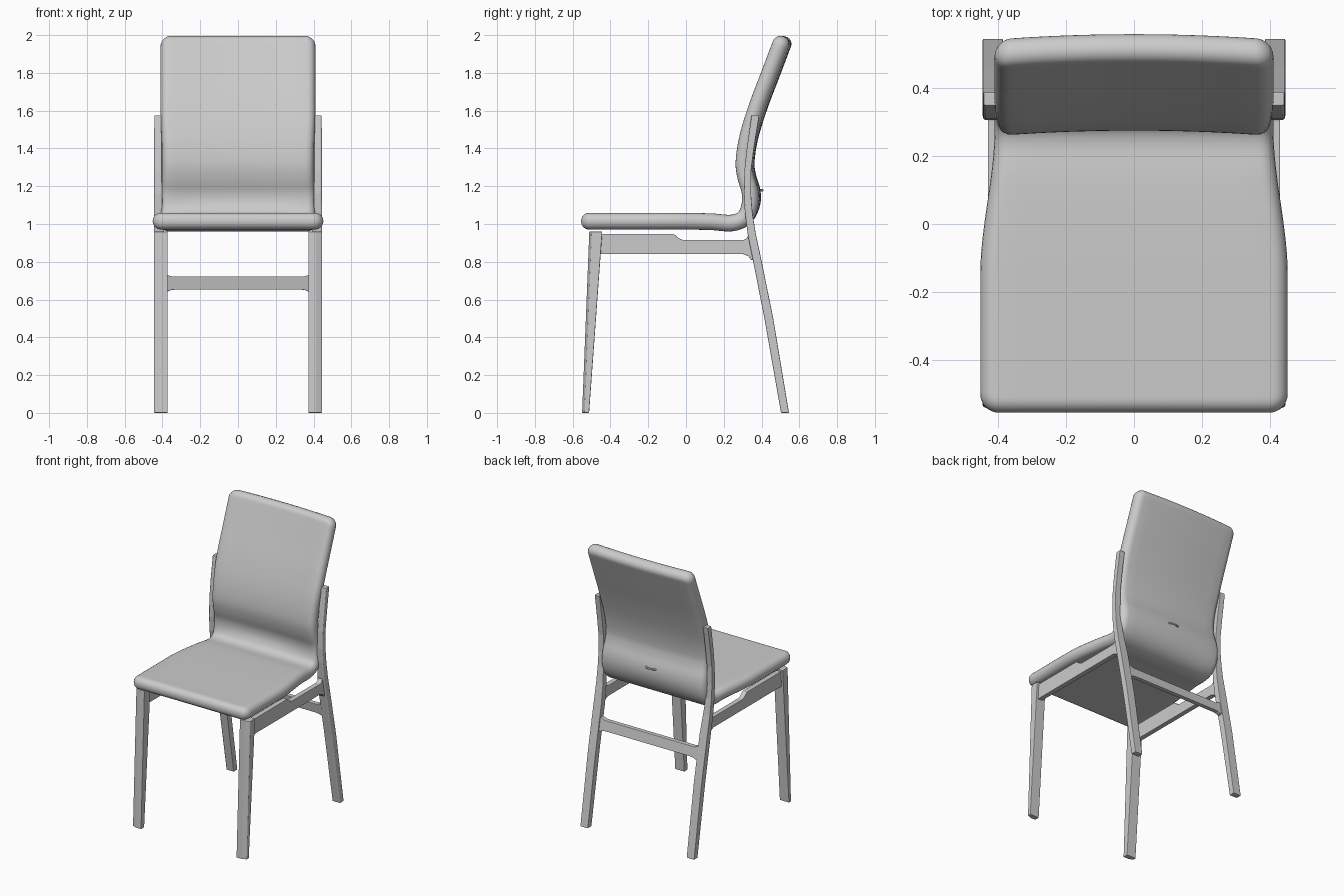
import bpy, bmesh, math
from mathutils import Vector

if "Cube" in bpy.data.objects:
    bpy.data.objects.remove(bpy.data.objects["Cube"])


def finish(name, bm, bevel=0.0, mirror=False, smooth=False):
    bmesh.ops.recalc_face_normals(bm, faces=bm.faces)
    me = bpy.data.meshes.new(name)
    bm.to_mesh(me)
    bm.free()
    ob = bpy.data.objects.new(name, me)
    bpy.context.collection.objects.link(ob)
    if bevel:
        b = ob.modifiers.new("bevel", 'BEVEL')
        b.width, b.segments, b.limit_method = bevel, 2, 'ANGLE'
    if mirror:
        ob.modifiers.new("mirror", 'MIRROR')
    if smooth:
        me.shade_smooth()
    return ob


def loft(bm, rings):
    """Skin a list of equal-length closed rings and cap both ends."""
    vr = [[bm.verts.new(p) for p in r] for r in rings]
    n = len(vr[0])
    for a, b in zip(vr, vr[1:]):
        for i in range(n):
            bm.faces.new((a[i], a[(i + 1) % n], b[(i + 1) % n], b[i]))
    bm.faces.new(vr[0])
    bm.faces.new(vr[-1])


def smoothstep(a, b, v):
    t = min(max((v - a) / (b - a), 0), 1)
    return t * t * (3 - 2 * t)


def spline(pts, steps=12):
    """Catmull-Rom through 2D points."""
    p = [Vector(q) for q in pts]
    p = [2 * p[0] - p[1]] + p + [2 * p[-1] - p[-2]]
    out = []
    for a, b, c, d in zip(p, p[1:], p[2:], p[3:]):
        for k in range(steps):
            t = k / steps
            out.append(0.5 * (2 * b + (c - a) * t + (2 * a - 5 * b + 4 * c - d) * t * t
                              + (3 * b - a - 3 * c + d) * t ** 3))
    return out + [p[-2]]


# Upholstered shell: one padded slab swept from seat front to back top (y, z)
path = spline([(-.555, 1.015), (-.3, 1.015), (-.05, 1.015), (.13, 1.012), (.24, 1.005),
               (.305, 1.03), (.334, 1.09), (.335, 1.17), (.312, 1.25), (.303, 1.33),
               (.323, 1.46), (.372, 1.62), (.44, 1.80), (.513, 1.992)])
dist = [0.0]
for a, b in zip(path, path[1:]):
    dist.append(dist[-1] + (b - a).length)
total = dist[-1]


def at(s):
    s = min(max(s, 0), total)
    i = next(k for k in range(1, len(dist)) if dist[k] >= s - 1e-9)
    return path[i - 1].lerp(path[i], (s - dist[i - 1]) / (dist[i] - dist[i - 1]))


def inset(d, r):
    return r - math.sqrt(max(r * r - max(r - d, 0) ** 2, 0))


def section(s):
    p, d = at(s), min(s, total - s)
    t = (at(s + .012) - at(s - .012)).normalized()
    nrm = Vector((-t.y, t.x))
    h = .044
    hh = h - inset(d, h * .93)
    w = .452 - .042 * smoothstep(-.15, .28, p.x)
    w -= .008 * smoothstep(1.1, 1.3, p.y) * (1 - smoothstep(1.35, 1.6, p.y))
    w -= inset(d, .055)
    flat = w - hh
    prof = [(flat * (1 - k / 6), hh) for k in range(12)]
    prof += [(-flat - hh * math.sin(a), hh * math.cos(a))
             for a in (math.pi * k / 10 for k in range(11))]
    prof += [(-flat * (1 - k / 6), -hh) for k in range(1, 12)]
    prof += [(flat + hh * math.sin(a), -hh * math.cos(a))
             for a in (math.pi * k / 10 for k in range(10))]
    bow = .016 * smoothstep(1.0, 1.15, p.y)
    return [(x, p.x + nrm.x * n + bow * (1 - (x / .41) ** 2), p.y + nrm.y * n)
            for x, n in prof]


ends = [.055 * (1 - math.cos(math.pi / 2 * k / 8)) for k in range(8)]
mid = [.055 + (total - .11) * k / 90 for k in range(91)]
bm = bmesh.new()
loft(bm, [section(s) for s in ends + mid + [total - e for e in reversed(ends)]])
shell = finish("seat_and_back_cushion", bm, smooth=True)


# Legs: stations of (z, y front, y rear, x inner, x outer)
def leg(name, stations, chamfer):
    bm = bmesh.new()
    loft(bm, [[(xi, yf, z), (xo - chamfer, yf, z), (xo, yf + chamfer * .4, z),
               (xo, yr, z), (xi, yr, z)] for z, yf, yr, xi, xo in stations])
    return finish(name, bm, bevel=.004, mirror=True)


leg("front_leg", [(0, -.55, -.513, .372, .445), (.96, -.512, -.443, .372, .445)], .032)
leg("rear_leg", [(0, .503, .545, .385, .445), (.5, .415, .462, .383, .445),
                 (.82, .352, .397, .383, .445), (.95, .326, .369, .39, .445),
                 (1.06, .312, .352, .398, .445), (1.16, .306, .344, .402, .444),
                 (1.28, .309, .345, .403, .444), (1.4, .322, .360, .403, .444),
                 (1.575, .347, .388, .403, .443)], .008)


# Rails: flat outlines given thickness along one axis
def plank(name, front, back, mirror):
    bm = bmesh.new()
    loft(bm, [front, back])
    return finish(name, bm, bevel=.003, mirror=mirror)


side = [(-.47, .84), (.305, .84), (.33, .83), (.345, .81), (.375, .81), (.35, .95),
        (.333, .95), (.322, .925), (.305, .915), (-.015, .915), (-.04, .925),
        (-.065, .948), (-.47, .948)]
plank("side_rail", [(.395, y, z) for y, z in side], [(.43, y, z) for y, z in side], True)

half = [(.40, .64), (.372, .642), (.355, .65), (.33, .653),
        (.33, .722), (.355, .723), (.372, .731), (.40, .735)]
cross = half[:4] + [(-x, z) for x, z in reversed(half[:4])]
cross += [(-x, z) for x, z in reversed(half[4:])] + half[4:]
lean = lambda z: .400 - .19 * (z - .69)
plank("rear_cross_rail", [(x, lean(z) - .016, z) for x, z in cross],
      [(x, lean(z) + .016, z) for x, z in cross], False)

# Small pull loop on the rear of the cushion
bpy.ops.mesh.primitive_torus_add(location=(0, .392, 1.178), major_radius=.02,
                                 minor_radius=.006, major_segments=24, minor_segments=8)
pull = bpy.context.object
pull.name = "cushion_pull_loop"
pull.scale = (1.7, .7, 1)
bpy.ops.object.shade_smooth()
